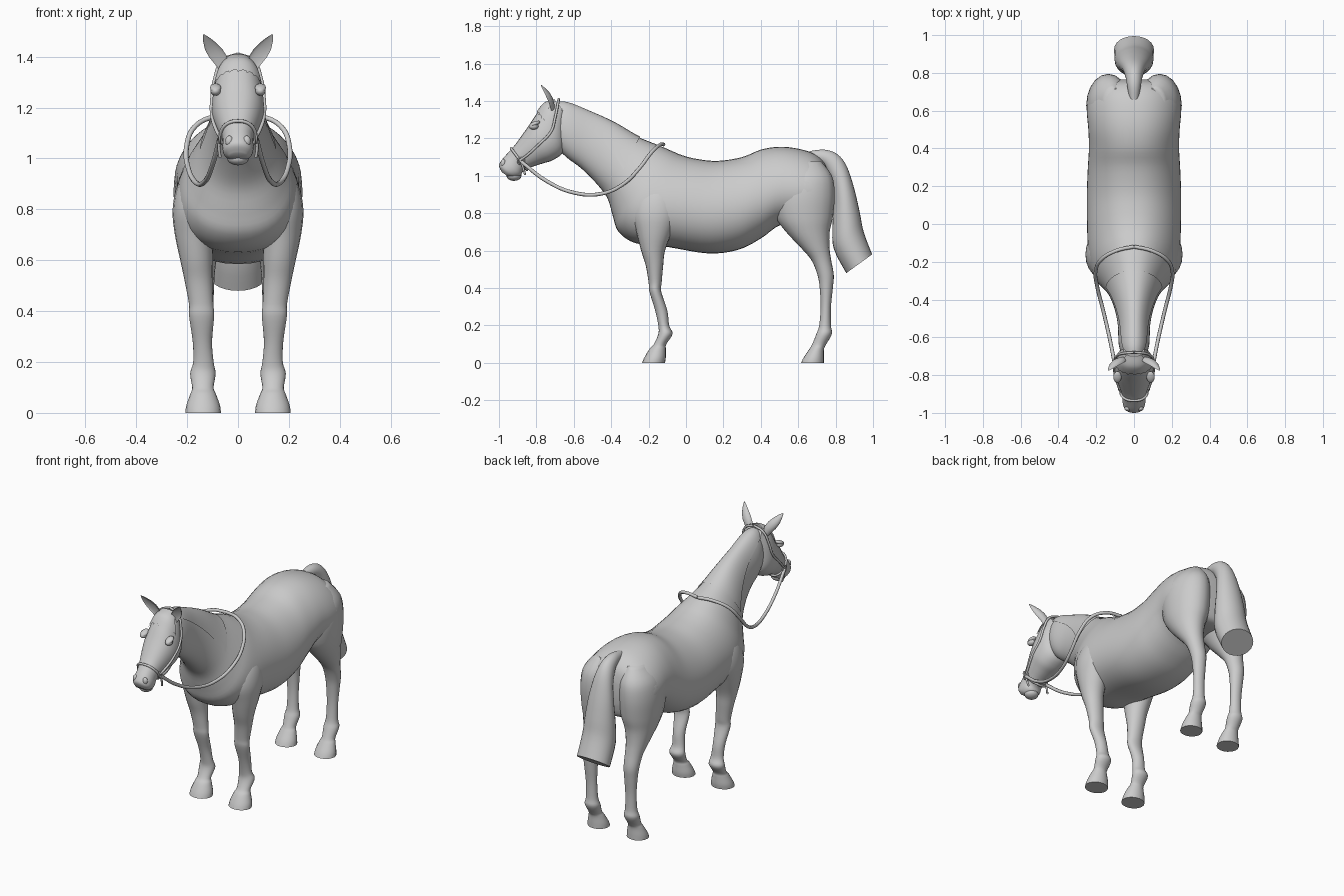
import bpy, bmesh, math
from mathutils import Vector


def finish(obj, angle=50, mirror=False):
    bpy.ops.object.select_all(action='DESELECT')
    obj.select_set(True)
    bpy.context.view_layer.objects.active = obj
    if mirror:
        obj.modifiers.new("mirror", 'MIRROR')
    if obj.type == 'MESH':
        bpy.ops.object.shade_smooth_by_angle(angle=math.radians(angle))
    return obj


def spline(rows, s):
    """Catmull-Rom value of the row table at position s."""
    i = min(int(s), len(rows) - 2)
    f = s - i
    g = lambda k: rows[max(0, min(len(rows) - 1, k))]
    return [0.5 * (2 * b + (c - a) * f + (2 * a - 5 * b + 4 * c - d) * f * f
                   + (3 * b - a - 3 * c + d) * f ** 3)
            for a, b, c, d in zip(g(i - 1), g(i), g(i + 1), g(i + 2))]


def point(row, t, egg=0.0, power=1.0, grow=0.0):
    """Point at angle t on a section; row = y,z of one edge, y,z of the other, half width, centre x."""
    y0, z0, y1, z1, w = row[:5]
    xc = row[5] if len(row) > 5 else 0
    a, b = Vector((0, y0, z0)), Vector((0, y1, z1))
    ax = (a - b) / 2
    ax += ax.normalized() * grow
    s = math.sin(t)
    x = (max(w, 0.001) + grow) * math.copysign(abs(s) ** power, s) * (1 - egg * math.cos(t))
    return (a + b) / 2 + ax * math.cos(t) + Vector((xc + x, 0, 0))


def skin(name, rings, closed=True, angle=50, mirror=False):
    bm = bmesh.new()
    vs = [[bm.verts.new(p) for p in r] for r in rings]
    n = len(vs[0])
    for r, q in zip(vs, vs[1:]):
        for k in range(n if closed else n - 1):
            j = (k + 1) % n
            bm.faces.new((r[k], r[j], q[j], q[k]))
    if closed:
        bm.faces.new(vs[0])
        bm.faces.new(vs[-1])
    bmesh.ops.recalc_face_normals(bm, faces=bm.faces)
    me = bpy.data.meshes.new(name)
    bm.to_mesh(me)
    bm.free()
    obj = bpy.data.objects.new(name, me)
    bpy.context.collection.objects.link(obj)
    return finish(obj, angle, mirror)


def loft(name, rows, n=28, sub=4, mirror=False, **kw):
    steps = (len(rows) - 1) * sub
    rings = [[point(spline(rows, i / sub), 2 * math.pi * k / n, **kw) for k in range(n)]
             for i in range(steps + 1)]
    return skin(name, rings, mirror=mirror)


def drape(name, rows, s0, s1, t0, t1, grow, jag=0.0, **kw):
    """Thin sheet lying over the upper edge of a loft."""
    rings = []
    for i in range(17):
        f = i / 16
        T = t0 + (t1 - t0) * f
        rings.append([point(spline(rows, min(s1, s0 + (s1 - s0) * f + (jag * (k % 2) if i == 16 else 0))),
                            T * (k / 8 - 1), grow=grow, **kw) for k in range(17)])
    return skin(name, rings, closed=False)


def strap(name, pts, r, cyclic=False, mirror=False):
    cu = bpy.data.curves.new(name, 'CURVE')
    cu.dimensions = '3D'
    cu.bevel_depth = r
    cu.bevel_resolution = 2
    cu.resolution_u = 6
    sp = cu.splines.new('BEZIER')
    sp.bezier_points.add(len(pts) - 1)
    for b, p in zip(sp.bezier_points, pts):
        b.co = p
        b.handle_left_type = b.handle_right_type = 'AUTO'
    sp.use_cyclic_u = cyclic
    obj = bpy.data.objects.new(name, cu)
    bpy.context.collection.objects.link(obj)
    finish(obj)
    bpy.ops.object.convert(target='MESH')
    return finish(bpy.context.object, 50, mirror)


def ball(name, loc, size, mirror=True, rot=(0, 0, 0)):
    bpy.ops.mesh.primitive_uv_sphere_add(segments=16, ring_count=10, location=loc, rotation=rot)
    obj = bpy.context.object
    obj.name = name
    obj.scale = size
    bpy.ops.object.transform_apply(location=True, rotation=True, scale=True)
    return finish(obj, 60, mirror)


# Neck and torso, poll to rump
body = [(-.72, 1.38, -.72, 1.18, .055), (-.64, 1.39, -.64, 1.10, .08), (-.50, 1.335, -.56, 1.04, .085),
        (-.38, 1.28, -.48, .96, .105), (-.26, 1.21, -.42, .88, .14), (-.15, 1.165, -.39, .78, .185),
        (-.08, 1.135, -.36, .70, .22), (-.02, 1.11, -.27, .64, .24), (.06, 1.09, -.10, .62, .246),
        (.17, 1.08, .12, .585, .248), (.30, 1.10, .28, .605, .243), (.40, 1.14, .40, .665, .237),
        (.50, 1.155, .50, .735, .24), (.60, 1.145, .60, .74, .248), (.69, 1.115, .69, .74, .24),
        (.745, 1.06, .745, .76, .20), (.765, .98, .765, .84, .10)]
loft("body", body, n=40, egg=.12, power=.9)

# Head, poll to lips
head = [(-.70, 1.405, -.64, 1.33, .055), (-.755, 1.385, -.645, 1.22, .085), (-.80, 1.33, -.655, 1.13, .10),
        (-.84, 1.27, -.71, 1.085, .103), (-.875, 1.22, -.77, 1.065, .09), (-.915, 1.165, -.83, 1.045, .072),
        (-.95, 1.125, -.87, 1.025, .06), (-.985, 1.085, -.885, 1.0, .061), (-1.0, 1.055, -.915, .99, .055),
        (-.985, 1.02, -.95, .995, .035)]
loft("head", head, power=.85)
ball("lower_lip", (0, -.92, 1.0), (.042, .04, .027), False)
ball("eye", (.088, -.815, 1.265), (.02, .026, .018))
ball("eyelid", (.088, -.81, 1.278), (.022, .032, .012), rot=(.4, 0, 0))
ball("nostril", (.034, -.977, 1.068), (.016, .014, .022))

# Cupped ears
ear = []
for x, y, z, r in [(.055, -.72, 1.36, .022), (.07, -.728, 1.39, .029), (.088, -.737, 1.415, .031),
                   (.108, -.75, 1.442, .026), (.124, -.765, 1.467, .015), (.136, -.777, 1.487, .003)]:
    ring = []
    for k in range(16):
        t = 2 * math.pi * k / 16
        s = math.sin(t)
        depth = r * .8 * (s if s > 0 else -s * .35)
        ring.append(Vector((x + r * .85 * math.cos(t), y + depth, z - r * .5 * math.cos(t))))
    ear.append(ring)
skin("ear", ear, mirror=True)

# Legs: rows of z, front y, back y, centre x, half width
front_leg = [(0, -.235, -.112, .137, .07), (.03, -.222, -.108, .137, .066), (.075, -.195, -.108, .137, .05),
             (.10, -.172, -.105, .138, .042), (.155, -.148, -.072, .138, .05), (.20, -.148, -.09, .136, .04),
             (.28, -.165, -.10, .14, .038), (.38, -.195, -.132, .143, .049), (.43, -.20, -.13, .145, .048),
             (.52, -.215, -.122, .155, .055), (.60, -.24, -.112, .163, .064), (.70, -.265, -.075, .17, .078),
             (.80, -.29, -.03, .163, .094), (.90, -.27, -.03, .145, .09), (1.0, -.20, -.06, .12, .05)]
hind_leg = [(0, .615, .737, .137, .066), (.03, .63, .737, .137, .062), (.075, .66, .738, .137, .048),
            (.10, .675, .75, .137, .04), (.155, .697, .78, .137, .047), (.20, .712, .775, .137, .037),
            (.30, .72, .775, .138, .035), (.40, .715, .785, .14, .041), (.47, .703, .79, .142, .047),
            (.55, .67, .776, .145, .054), (.62, .61, .767, .148, .068), (.70, .535, .768, .145, .09),
            (.78, .48, .785, .138, .11), (.90, .46, .795, .136, .116), (1.0, .50, .78, .128, .10),
            (1.08, .57, .72, .11, .05)]
for name, rows in (("front_leg", front_leg), ("hind_leg", hind_leg)):
    loft(name, [(a, z, b, z, w, x) for z, a, b, x, w in rows], n=20, mirror=True)

# Tail with a blunt slanted end
tail = [(.66, 1.132, .67, 1.08, .025), (.74, 1.14, .73, 1.06, .037), (.81, 1.115, .755, 1.02, .046),
        (.86, 1.05, .782, .95, .06), (.90, .93, .79, .85, .08), (.93, .80, .783, .73, .095),
        (.95, .70, .79, .61, .103), (.995, .58, .857, .48, .105)]
loft("tail", tail, n=24)

# Mane lying on both sides of the neck, and forelock
drape("mane", body, .6, 4.1, .8, 1.6, .006, egg=.12, power=.9)
drape("forelock", head, 0, 1.9, .7, 1.1, .007, jag=-.4, power=.85)

# Bridle
strap("noseband", [point(spline(head, 5.5), 2 * math.pi * k / 16, power=.85, grow=.004) for k in range(16)],
      .007, True)
strap("headstall", [(0, -.68, 1.41), (.06, -.685, 1.385), (.092, -.70, 1.31), (.102, -.72, 1.24),
                    (.102, -.79, 1.165), (.085, -.85, 1.11), (.071, -.885, 1.085)], .007, mirror=True)
strap("bit_ring", [(.073, -.882 + .018 * math.cos(a), 1.08 + .018 * math.sin(a))
                   for a in [k * math.pi / 4 for k in range(8)]], .004, True, True)
strap("bit_strap", [(.072, -.885, 1.085), (.075, -.87, 1.04), (.07, -.86, 1.005)], .006, mirror=True)

# Reins looping back over the withers
strap("reins", [(.073, -.88, 1.075), (.10, -.75, .975), (.13, -.60, .91), (.165, -.45, .905),
                (.195, -.33, .96), (.203, -.25, 1.04), (.17, -.185, 1.125), (.09, -.14, 1.165),
                (0, -.12, 1.168)], .01, mirror=True)
